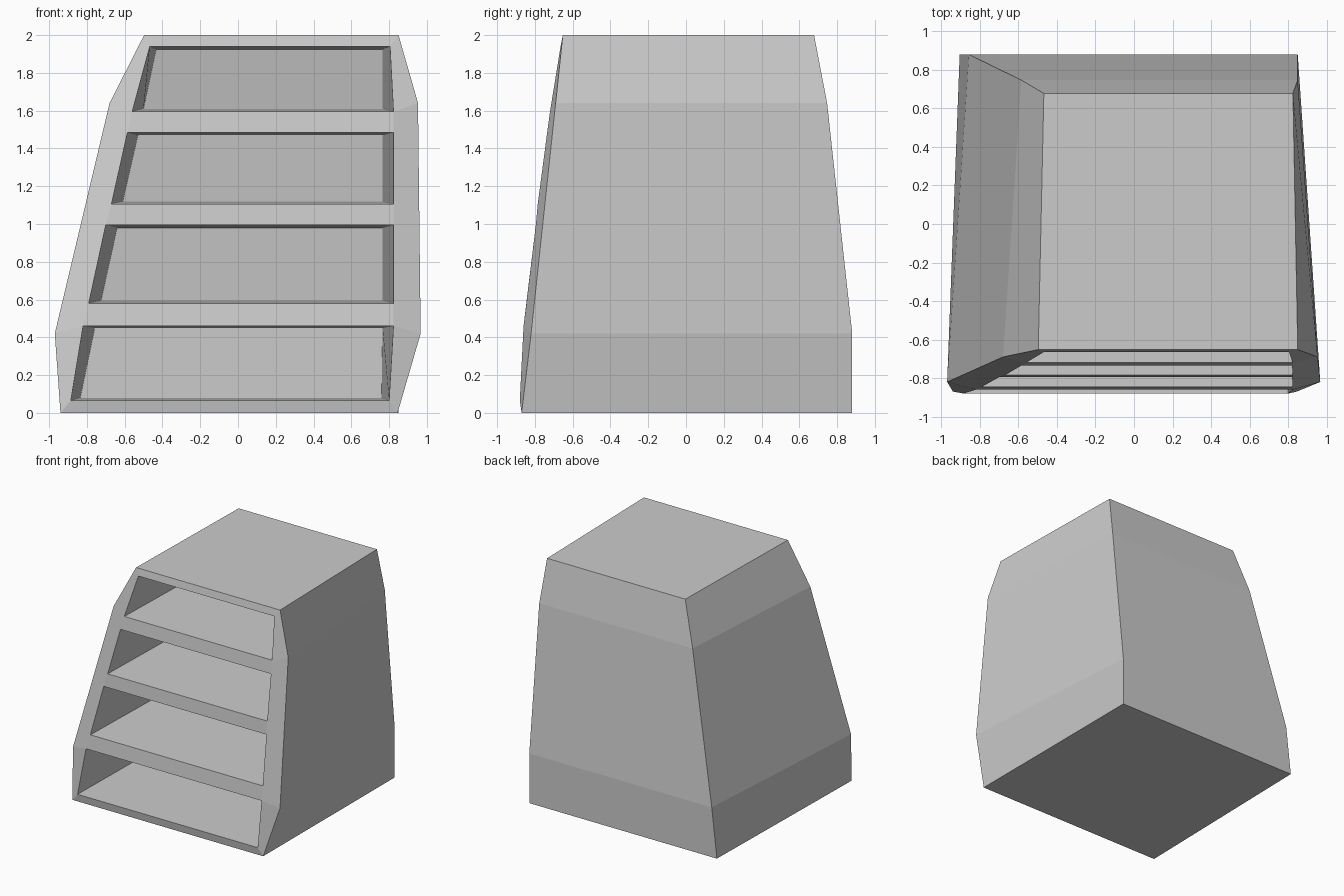
import bpy, bmesh

if "Cube" in bpy.data.objects:
    bpy.data.objects.remove(bpy.data.objects["Cube"])

bm = bmesh.new()
V = lambda *co: bm.verts.new(co)
F = lambda *vs: bm.faces.new(vs)

# Outer shell levels: z, front y, front left x, front right x, back y, back left x, back right x
levels = [
    (0.00, -0.87, -0.94, 0.845, 0.88, -0.905, 0.85),
    (0.42, -0.82, -0.97, 0.967, 0.88, -0.857, 0.85),
    (1.64, -0.69, -0.68, 0.953, 0.747, -0.585, 0.85),
    (2.00, -0.652, -0.497, 0.85, 0.678, -0.468, 0.825),
]
FL, FR, BL, BR = [], [], [], []
for z, fy, fl, fr, by, bl, br in levels:
    FL.append(V(fl, fy, z))
    FR.append(V(fr, fy, z))
    BL.append(V(bl, by, z))
    BR.append(V(br, by, z))

# Sides, back, base and top
for i in range(3):
    F(FR[i], BR[i], BR[i + 1], FR[i + 1])
    F(BR[i], BL[i], BL[i + 1], BR[i + 1])
    F(BL[i], FL[i], FL[i + 1], BL[i + 1])
F(FL[0], BL[0], BR[0], FR[0])
F(FL[3], FR[3], BR[3], BL[3])

# Shelf edges: front (y, left x, right x, z), then inner back (y, left x, right x, z)
shelves = [
    (-0.88, -0.885, 0.800, 0.065, 0.82, -0.835, 0.76, 0.08),
    (-0.86, -0.82, 0.823, 0.46, 0.82, -0.758, 0.765, 0.45),
    (-0.845, -0.79, 0.823, 0.58, 0.80, -0.725, 0.765, 0.595),
    (-0.795, -0.70, 0.823, 0.995, 0.76, -0.64, 0.765, 0.98),
    (-0.785, -0.67, 0.823, 1.105, 0.745, -0.61, 0.765, 1.12),
    (-0.735, -0.585, 0.823, 1.485, 0.705, -0.53, 0.765, 1.47),
    (-0.72, -0.56, 0.823, 1.595, 0.69, -0.50, 0.765, 1.61),
    (-0.664, -0.467, 0.805, 1.94, 0.63, -0.433, 0.765, 1.925),
]
IL, IR, DL, DR = [], [], [], []
for y, l, r, z, by, bl, br, bz in shelves:
    IL.append(V(l, y, z))
    IR.append(V(r, y, z))
    DL.append(V(bl, by, bz))
    DR.append(V(br, by, bz))

# Front frame: uprights, bottom and top rails, then rails between shelves
for outer, inner in ((FL, IL), (FR, IR)):
    F(outer[0], outer[1], inner[1], inner[0])
    F(outer[1], outer[2], *reversed(inner[1:7]))
    F(outer[2], outer[3], inner[7], inner[6])
F(FL[0], FR[0], IR[0], IL[0])
F(IL[7], IR[7], FR[3], FL[3])
for i in (1, 3, 5):
    F(IL[i], IR[i], IR[i + 1], IL[i + 1])

# Recessed compartments
for i in (0, 2, 4, 6):
    front = [IL[i], IR[i], IR[i + 1], IL[i + 1]]
    back = [DL[i], DR[i], DR[i + 1], DL[i + 1]]
    for j in range(4):
        k = (j + 1) % 4
        F(front[j], front[k], back[k], back[j])
    F(*back)

bmesh.ops.recalc_face_normals(bm, faces=bm.faces[:])
mesh = bpy.data.meshes.new("shelf_cabinet")
bm.to_mesh(mesh)
bm.free()
bpy.context.collection.objects.link(bpy.data.objects.new("shelf_cabinet", mesh))
